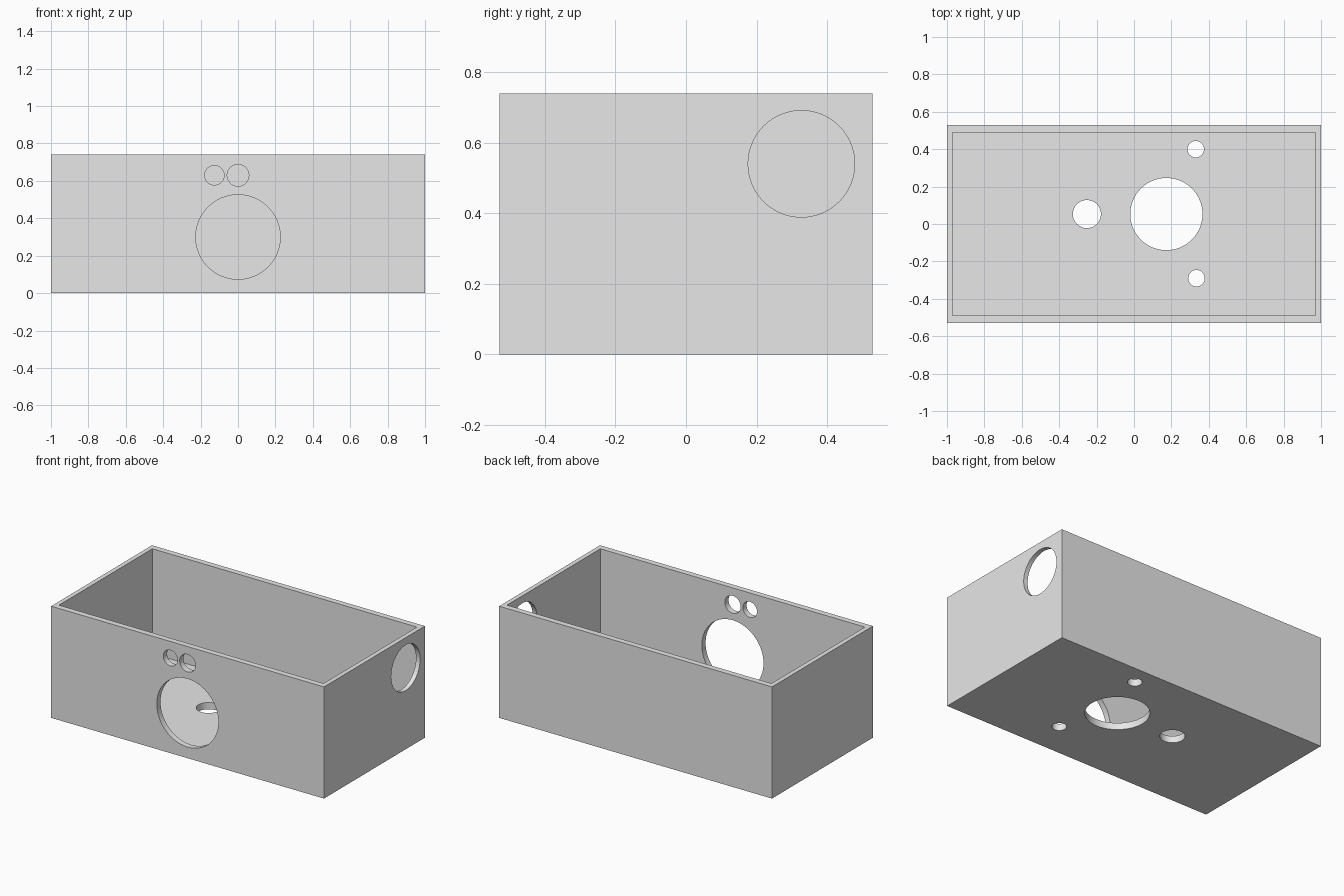
import bpy
import bmesh
from math import pi
from mathutils import Matrix, Vector

default = bpy.data.objects.get("Cube")
if default:
    bpy.data.objects.remove(default, do_unlink=True)

HX, HY, H = 1.0, 0.528, 0.74      # outer half sizes and height
IX, IY, FLOOR = 0.97, 0.489, 0.045  # inner half sizes and floor thickness

grey = bpy.data.materials.new("light_grey")
grey.use_nodes = True
colour = (0.8, 0.8, 0.8, 1)
grey.diffuse_color = colour
grey.node_tree.nodes["Principled BSDF"].inputs["Base Color"].default_value = colour


def make_object(name, bm):
    mesh = bpy.data.meshes.new(name)
    bmesh.ops.recalc_face_normals(bm, faces=bm.faces)
    bm.to_mesh(mesh)
    bm.free()
    mesh.materials.append(grey)
    obj = bpy.data.objects.new(name, mesh)
    bpy.context.collection.objects.link(obj)
    return obj


def add_hole(bm, centre, radius, axis):
    """Closed cylinder that punches one wall along the given axis."""
    turn = Vector((0, 0, 1)).rotation_difference(axis).to_matrix().to_4x4()
    bmesh.ops.create_cone(bm, cap_ends=True, segments=64, radius1=radius,
                          radius2=radius, depth=0.14,
                          matrix=Matrix.Translation(centre) @ turn)


# Open box: a solid block whose top is inset and pushed down to the floor
bm = bmesh.new()
bmesh.ops.create_cube(bm, size=2, matrix=Matrix.Translation((0, 0, H / 2))
                      @ Matrix.Diagonal((HX, HY, H / 2, 1)))
top = max(bm.faces, key=lambda f: f.calc_center_median().z)
bmesh.ops.inset_individual(bm, faces=[top], thickness=0.02)
for v in top.verts:
    v.co.x = IX if v.co.x > 0 else -IX
    v.co.y = IY if v.co.y > 0 else -IY
well = bmesh.ops.extrude_discrete_faces(bm, faces=[top])["faces"][0]
for v in well.verts:
    v.co.z = FLOOR
box = make_object("open_box", bm)

# Hole cutters for the front wall, right-hand wall and floor
bm = bmesh.new()
for x, z, r in ((0, 0.3, 0.226), (0, 0.63, 0.058), (-0.126, 0.63, 0.052)):
    add_hole(bm, (x, -HY, z), r, Vector((0, 1, 0)))
add_hole(bm, (HX, 0.327, 0.54), 0.151, Vector((1, 0, 0)))
for x, y, r in ((0.173, 0.053, 0.193), (-0.252, 0.053, 0.075),
                (0.33, 0.4, 0.044), (0.334, -0.29, 0.044)):
    add_hole(bm, (x, y, 0), r, Vector((0, 0, 1)))
cutter = make_object("hole_cutters", bm)
cutter.hide_render = True

# Cut the holes, then discard the cutters
cut = box.modifiers.new("holes", 'BOOLEAN')
cut.operation = 'DIFFERENCE'
cut.solver = 'EXACT'
cut.object = cutter
bpy.context.view_layer.objects.active = box
box.select_set(True)
bpy.ops.object.modifier_apply(modifier=cut.name)
bpy.data.objects.remove(cutter, do_unlink=True)
bpy.ops.object.shade_smooth_by_angle(angle=pi / 6)
